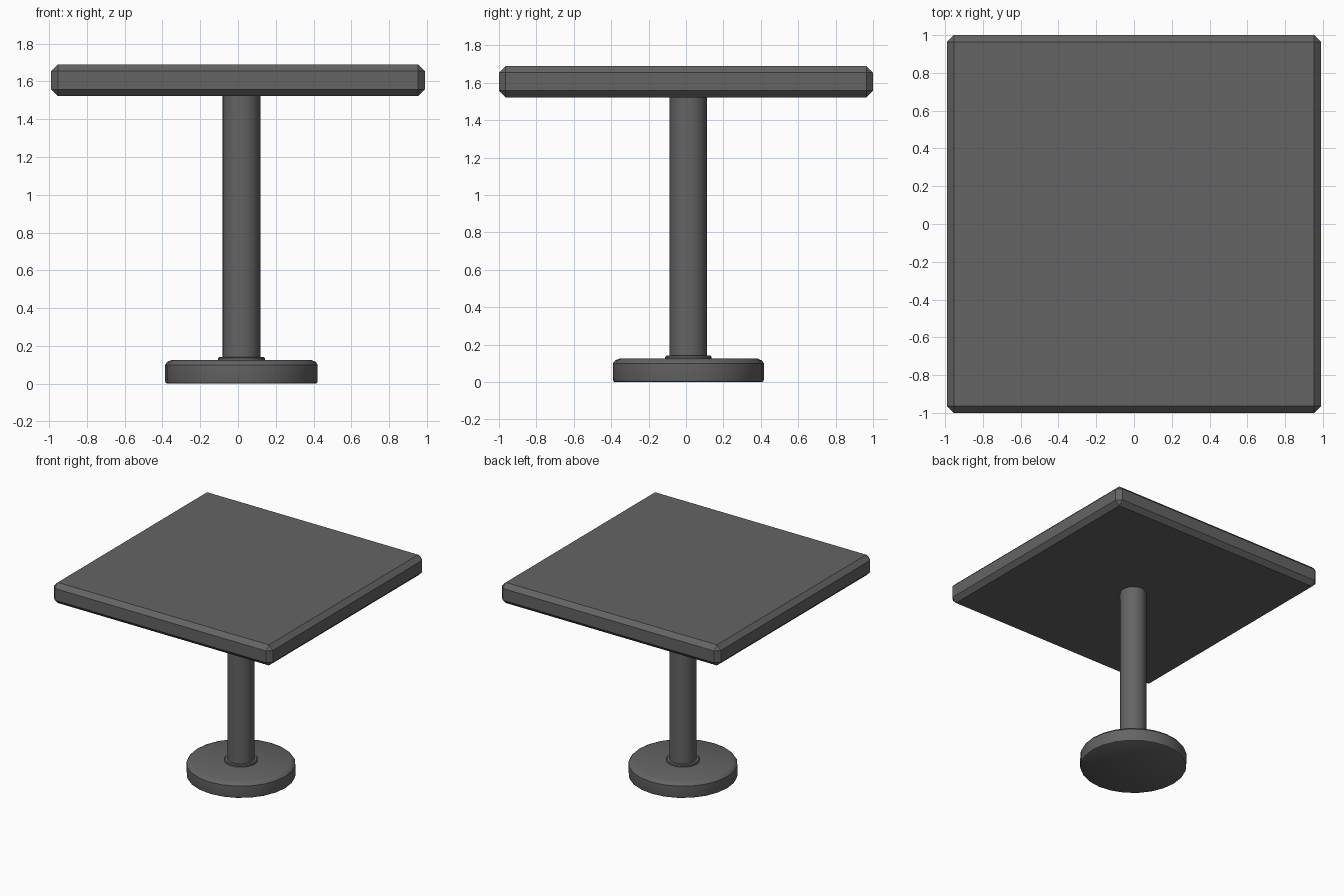
import bpy, bmesh
from math import cos, sin, tau

if "Cube" in bpy.data.objects:
    bpy.data.objects.remove(bpy.data.objects["Cube"])

CX, CY = 0.018, 0.013  # pedestal sits slightly off the tabletop centre

dark = bpy.data.materials.new("dark_grey")
dark.diffuse_color = (0.127, 0.127, 0.127, 1)
dark.use_nodes = True
dark.node_tree.nodes["Principled BSDF"].inputs["Base Color"].default_value = dark.diffuse_color


def add_object(name, bm, location):
    me = bpy.data.meshes.new(name)
    bm.to_mesh(me)
    bm.free()
    me.materials.append(dark)
    ob = bpy.data.objects.new(name, me)
    ob.location = location
    bpy.context.collection.objects.link(ob)
    return ob


def lathe(name, profile, sides=24):
    bm = bmesh.new()
    rings = [[bm.verts.new((r * cos(tau * i / sides), r * sin(tau * i / sides), z))
              for i in range(sides)] for r, z in profile]
    for a, b in zip(rings, rings[1:]):
        for i in range(sides):
            j = (i + 1) % sides
            bm.faces.new((a[i], a[j], b[j], b[i]))
    bm.faces.new(rings[0][::-1])
    bm.faces.new(rings[-1])
    ob = add_object(name, bm, (CX, CY, 0))
    bpy.ops.object.select_all(action='DESELECT')
    bpy.context.view_layer.objects.active = ob
    ob.select_set(True)
    bpy.ops.object.shade_smooth_by_angle(angle=0.6)


# Foot disc with softened rims
lathe("base", [(0.394, 0), (0.401, 0.004), (0.404, 0.015), (0.404, 0.1), (0.393, 0.115), (0.37, 0.125)])

# Low collar around the post
lathe("collar", [(0.124, 0.12), (0.124, 0.135), (0.118, 0.141)])

# Central post
lathe("post", [(0.1, 0.12), (0.1, 1.53)])

# Chamfered square tabletop
bm = bmesh.new()
bmesh.ops.create_cube(bm, size=1)
bmesh.ops.scale(bm, vec=(1.98, 2.0, 0.168), verts=bm.verts)
bmesh.ops.bevel(bm, geom=bm.edges[:], offset=0.036, segments=1, affect='EDGES')
add_object("tabletop", bm, (0, 0, 1.606))
